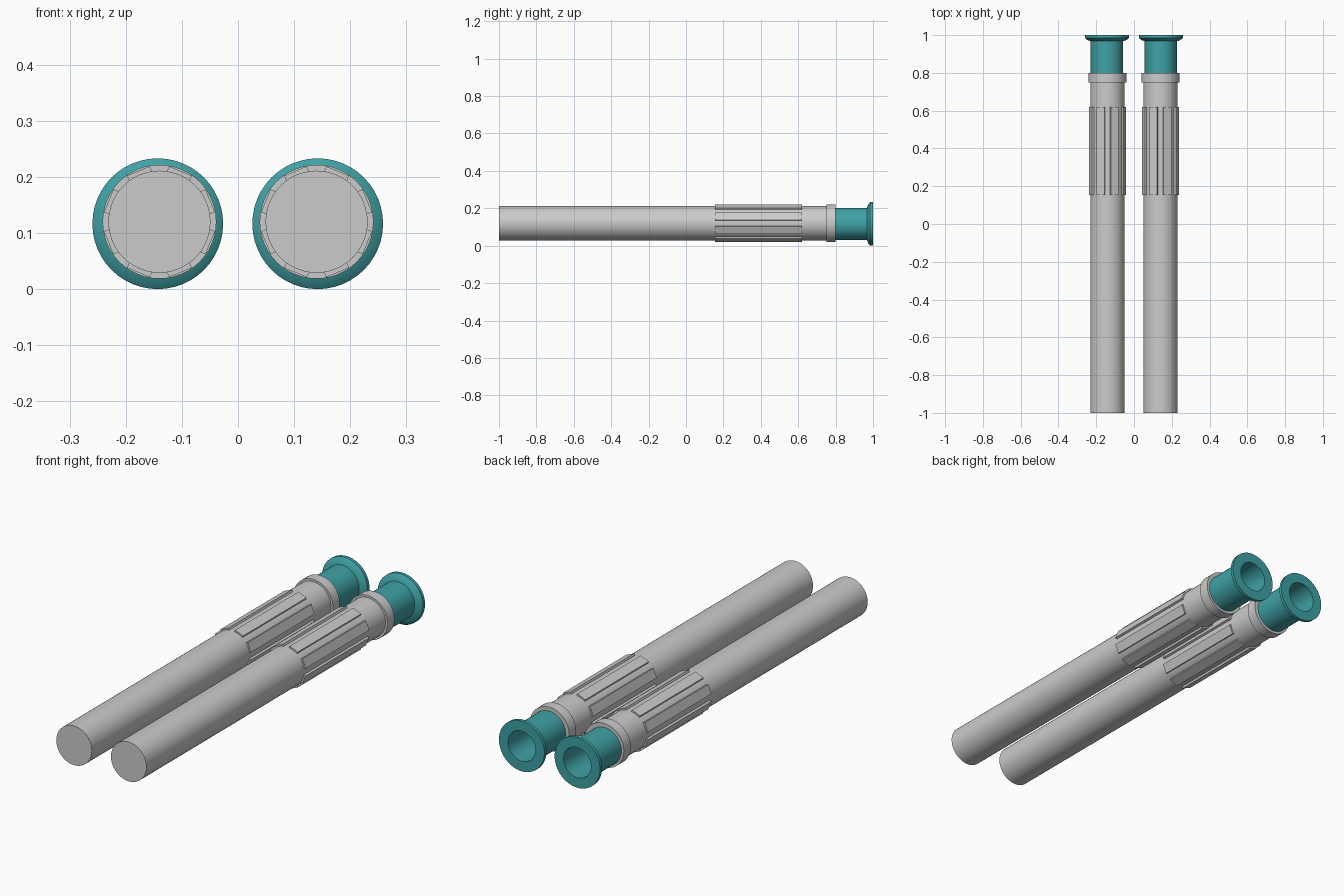
import bpy, bmesh, math
from mathutils import Matrix

if "Cube" in bpy.data.objects:
    bpy.data.objects.remove(bpy.data.objects["Cube"])


def material(name, rgb):
    m = bpy.data.materials.new(name)
    m.diffuse_color = (*rgb, 1)
    m.use_nodes = True
    m.node_tree.nodes["Principled BSDF"].inputs["Base Color"].default_value = m.diffuse_color
    return m


GREY = material("light_grey", (0.60, 0.60, 0.60))
TEAL = material("teal", (0.050, 0.36, 0.38))


def finish(bm, name, mat, loc, smooth=True):
    bmesh.ops.recalc_face_normals(bm, faces=bm.faces)
    me = bpy.data.meshes.new(name)
    bm.to_mesh(me)
    bm.free()
    me.materials.append(mat)
    ob = bpy.data.objects.new(name, me)
    ob.location = loc
    bpy.context.collection.objects.link(ob)
    if smooth:
        bpy.ops.object.select_all(action='DESELECT')
        ob.select_set(True)
        bpy.context.view_layer.objects.active = ob
        bpy.ops.object.shade_smooth_by_angle(angle=math.radians(30))
    return ob


def lathe(name, profile, mat, loc, sides=48):
    """Spin a closed (radius, y) profile around the y axis."""
    bm = bmesh.new()
    rings = []
    for r, y in profile:
        if r == 0:
            rings.append([bm.verts.new((0, y, 0))] * sides)
        else:
            rings.append([bm.verts.new((r * math.cos(a), y, r * math.sin(a)))
                          for a in (2 * math.pi * i / sides for i in range(sides))])
    for a, b in zip(rings, rings[1:]):
        for i in range(sides):
            j = (i + 1) % sides
            bm.faces.new(dict.fromkeys((a[i], a[j], b[j], b[i])))
    return finish(bm, name, mat, loc)


def grip_ribs(name, mat, loc):
    """Eight flat bars around the tube."""
    bm = bmesh.new()
    for k in range(8):
        turn = Matrix.Rotation(math.radians(22.5 + 45 * k), 4, 'Y')
        shape = Matrix.Translation((0.0915, 0.387, 0)) @ Matrix.Diagonal((0.013, 0.465, 0.044, 1))
        bmesh.ops.create_cube(bm, size=1, matrix=turn @ shape)
    return finish(bm, name, mat, loc, smooth=False)


for side, tube_x, cap_x in (("left", -0.14, -0.143), ("right", 0.14, 0.142)):
    at = (tube_x, 0, 0.12)
    # long grey tube with closed ends
    lathe(side + "_tube", [(0, -1), (0.091, -1), (0.091, 0.79), (0, 0.79)], GREY, at)
    # raised collar at the end of the tube
    lathe(side + "_collar", [(0, 0.75), (0.1015, 0.75), (0.1015, 0.80), (0, 0.80)], GREY, at)
    grip_ribs(side + "_grip_ribs", GREY, at)
    # hollow teal neck with a flanged mouth
    lathe(side + "_flanged_neck",
          [(0, 0.795), (0.086, 0.795), (0.086, 0.968), (0.102, 0.973), (0.1165, 0.985),
           (0.1165, 1.0), (0.070, 1.0), (0.070, 0.81), (0, 0.81)],
          TEAL, (cap_x, 0, 0.1165))
